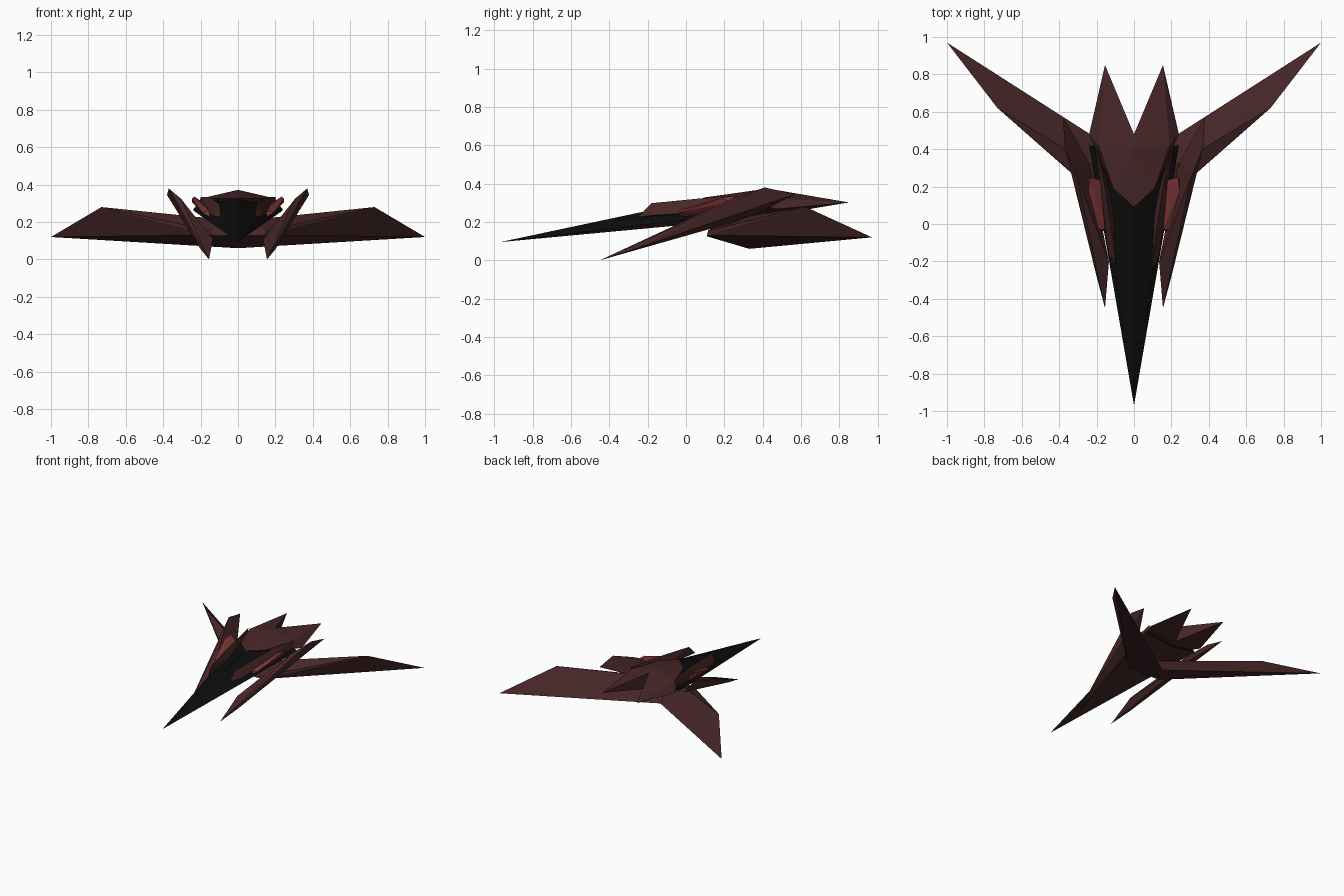
import bpy, bmesh

if "Cube" in bpy.data.objects:
    bpy.data.objects.remove(bpy.data.objects["Cube"])


def material(name, rgb):
    m = bpy.data.materials.new(name)
    m.diffuse_color = (*rgb, 1)
    m.use_nodes = True
    m.node_tree.nodes["Principled BSDF"].inputs["Base Color"].default_value = m.diffuse_color
    return m


BROWN = material("dark_red_brown", (0.064, 0.020, 0.021))
BLACK = material("black", (0.004, 0.004, 0.004))
RED = material("dull_red", (0.19, 0.036, 0.035))


def faceted(name, points, mats, mirror=True, rule=None):
    """Convex faceted solid from a few corner points, mirrored across x = 0."""
    bm = bmesh.new()
    for p in points:
        bm.verts.new(p)
    res = bmesh.ops.convex_hull(bm, input=bm.verts)
    loose = [v for v in bm.verts if not v.link_faces]
    bmesh.ops.delete(bm, geom=loose, context='VERTS')
    # remove the hidden centre wall of mirrored halves
    wall = [f for f in bm.faces if all(abs(v.co.x) < 1e-5 for v in f.verts)]
    bmesh.ops.delete(bm, geom=wall, context='FACES_ONLY')
    bmesh.ops.recalc_face_normals(bm, faces=bm.faces)
    bm.normal_update()
    if rule:
        for f in bm.faces:
            f.material_index = rule(f)
    me = bpy.data.meshes.new(name)
    bm.to_mesh(me)
    bm.free()
    for m in mats:
        me.materials.append(m)
    ob = bpy.data.objects.new(name, me)
    bpy.context.collection.objects.link(ob)
    if mirror:
        mod = ob.modifiers.new("mirror", 'MIRROR')
        mod.use_clip = True
        mod.merge_threshold = 0.0005
    return ob


# long needle nose: black above, brown belly
faceted("nose", [
    (0, -0.97, 0.095), (0, 0.10, 0.322), (0, 0.42, 0.345),
    (0.17, 0.42, 0.315), (0.24, 0.42, 0.262), (0, 0.42, 0.225),
], [BLACK, BROWN], rule=lambda f: 1 if f.normal.z < -0.1 else 0)

# upper back plate ending in two tail points with a notch between
faceted("tail_plate", [
    (0, 0.09, 0.327), (0.11, 0.19, 0.325), (0.19, 0.42, 0.328),
    (0, 0.41, 0.372), (0, 0.48, 0.365), (0.24, 0.48, 0.268),
    (0.155, 0.85, 0.302), (0, 0.48, 0.24), (0, 0.2, 0.25),
], [BROWN])

# swept wing: ridge along the front, thin trailing edge
faceted("wing", [
    (0, 0.33, 0.06), (1.0, 0.97, 0.12), (0.73, 0.62, 0.28),
    (0, 0.18, 0.205), (0, 0.11, 0.125), (0.15, 0.11, 0.13),
    (0.15, 0.115, 0.155),
], [BROWN])

# slanted blade fin beside the body
faceted("blade_fin", [
    (0.155, -0.45, 0.0), (0.134, -0.2, 0.107), (0.305, 0.25, 0.325),
    (0.37, 0.41, 0.38), (0.38, 0.57, 0.345), (0.24, 0.33, 0.222),
    (0.2, -0.28, 0.055),
], [BROWN])

# cheek fairing along the shoulder
faceted("cheek_fairing", [
    (0.092, -0.25, 0.225), (0.10, -0.18, 0.298), (0.135, -0.17, 0.235),
    (0.155, 0.2, 0.335), (0.20, 0.42, 0.335), (0.21, 0.42, 0.27),
    (0.11, 0.1, 0.25),
], [BROWN])

# red tilted engine pod
faceted("engine_pod", [
    (0.15, -0.04, 0.225), (0.155, -0.03, 0.262), (0.19, -0.03, 0.25),
    (0.18, 0.235, 0.30), (0.235, 0.25, 0.337), (0.245, 0.18, 0.325),
    (0.245, 0.24, 0.305), (0.19, 0.22, 0.25),
], [RED])
